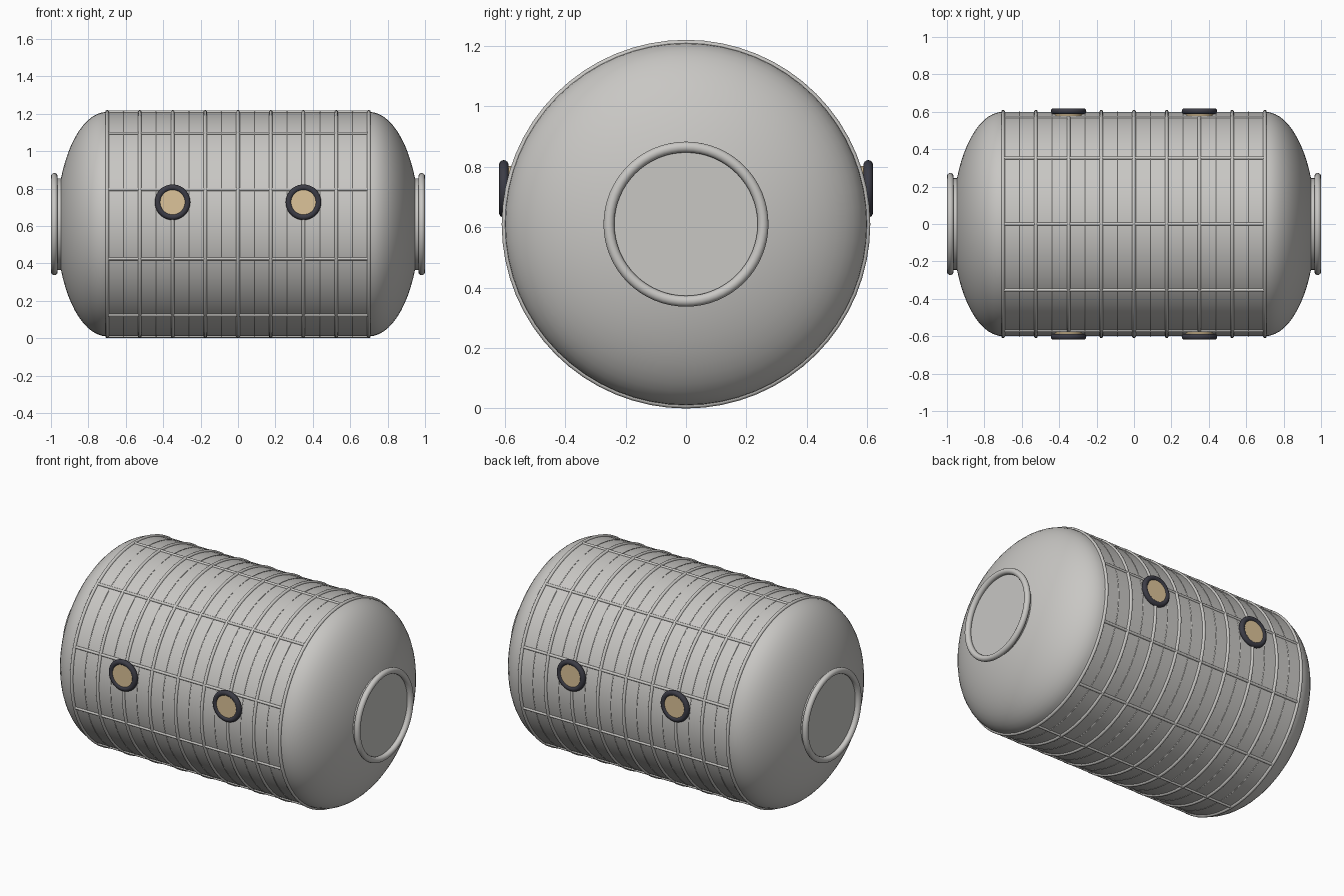
import bpy, math

if "Cube" in bpy.data.objects:
    bpy.data.objects.remove(bpy.data.objects["Cube"])

R, CZ, HALF = 0.6, 0.61, 0.7      # hull radius, axis height, half length


def material(name, rgb):
    m = bpy.data.materials.new(name)
    m.diffuse_color = (*rgb, 1)
    m.use_nodes = True
    m.node_tree.nodes["Principled BSDF"].inputs["Base Color"].default_value = m.diffuse_color
    return m


GREY = material("light_grey_metal", (0.58, 0.57, 0.55))
DARK = material("dark_rim", (0.045, 0.045, 0.06))
GLASS = material("warm_window", (0.72, 0.55, 0.32))

ALONG_X = (0, math.pi / 2, 0)
ALONG_Y = (math.pi / 2, 0, 0)


def finish(name, mat):
    ob = bpy.context.object
    ob.name = name
    ob.data.materials.append(mat)
    bpy.ops.object.shade_smooth_by_angle(angle=math.radians(40))
    return ob


def cylinder(name, loc, rot, r, depth, mat, sides=64, fill='NGON'):
    bpy.ops.mesh.primitive_cylinder_add(vertices=sides, radius=r, depth=depth,
                                        location=loc, rotation=rot, end_fill_type=fill)
    return finish(name, mat)


def torus(name, loc, rot, major, minor, mat, segs=64, minor_segs=10):
    bpy.ops.mesh.primitive_torus_add(major_radius=major, minor_radius=minor, major_segments=segs,
                                     minor_segments=minor_segs, location=loc, rotation=rot)
    return finish(name, mat)


def lathe_dome(name, side):
    # quarter-ellipse profile spun about the x axis
    n, rows = 64, 16
    verts, faces = [], []
    for i in range(rows):
        t = math.pi / 2 * i / rows
        for j in range(n):
            a = 2 * math.pi * j / n
            verts.append((side * (HALF + 0.27 * math.sin(t)),
                          R * math.cos(t) * math.cos(a), CZ + R * math.cos(t) * math.sin(a)))
    verts.append((side * (HALF + 0.27), 0, CZ))
    tip = len(verts) - 1
    for i in range(rows):
        for j in range(n):
            k = (j + 1) % n
            if i < rows - 1:
                f = (i * n + j, i * n + k, (i + 1) * n + k, (i + 1) * n + j)
            else:
                f = (i * n + j, i * n + k, tip)
            faces.append(f if side > 0 else f[::-1])
    me = bpy.data.meshes.new(name)
    me.from_pydata(verts, [], faces)
    ob = bpy.data.objects.new(name, me)
    bpy.context.collection.objects.link(ob)
    bpy.ops.object.select_all(action='DESELECT')
    bpy.context.view_layer.objects.active = ob
    ob.select_set(True)
    finish(name, GREY)


# main hull
cylinder("hull", (0, 0, CZ), ALONG_X, R, 2 * HALF, GREY, fill='NOTHING')

# hoops round the hull, with thin seams halfway between them
for i in range(17):
    x = -HALF + i * HALF / 8
    if i % 2 == 0:
        torus(f"hoop_{i // 2}", (x, 0, CZ), ALONG_X, R, 0.01, GREY)
    else:
        torus(f"seam_{i // 2}", (x, 0, CZ), ALONG_X, R, 0.003, GREY, minor_segs=6)

# ten lengthwise stringers
for i in range(10):
    a = math.pi / 2 + i * math.pi / 5
    cylinder(f"stringer_{i}", (0, R * math.cos(a), CZ + R * math.sin(a)), ALONG_X,
             0.008, 2 * HALF, GREY, sides=12)

# domed ends with a round hatch and its ring
for side, label in ((-1, "left"), (1, "right")):
    lathe_dome(f"{label}_dome", side)
    cylinder(f"{label}_hatch", (side * 0.951, 0, CZ), ALONG_X, 0.245, 0.04, GREY)
    torus(f"{label}_hatch_ring", (side * 0.982, 0, CZ), ALONG_X, 0.255, 0.018, GREY, minor_segs=14)

# portholes, two on the front and two on the back
for sy, face in ((-1, "front"), (1, "back")):
    for sx, label in ((-1, "left"), (1, "right")):
        x, z = sx * 0.35, 0.727
        torus(f"{face}_{label}_porthole_rim", (x, sy * 0.603, z), ALONG_Y, 0.079, 0.016, DARK,
              segs=40, minor_segs=14)
        cylinder(f"{face}_{label}_porthole_glass", (x, sy * 0.595, z), ALONG_Y, 0.075, 0.034,
                 GLASS, sides=40)
